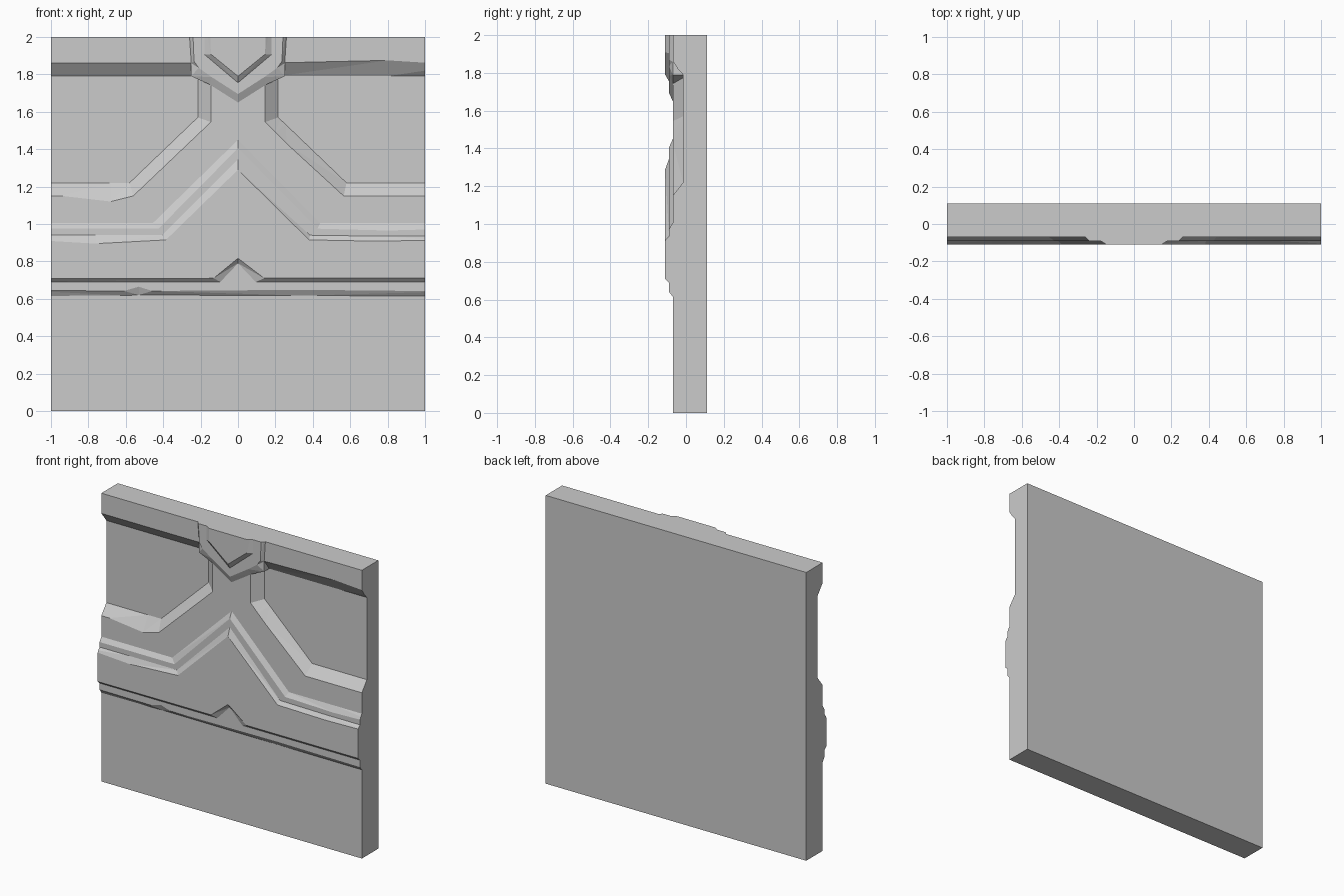
import bpy, bmesh

def layer(name, rows, y_base, y_top, embed=0.02):
    """Plateau with sloped sides; each row is (base x, base z, top x, top z)."""
    bm = bmesh.new()
    rings = [[bm.verts.new((r[0], y_base + embed, r[1])) for r in rows],
             [bm.verts.new((r[0], y_base, r[1])) for r in rows],
             [bm.verts.new((r[2], y_top, r[3])) for r in rows]]
    n = len(rows)
    # Rows run counter-clockwise seen from the front
    for a, b in zip(rings, rings[1:]):
        for i in range(n):
            j = (i + 1) % n
            bm.faces.new((a[i], a[j], b[j], b[i]))
    bm.faces.new(rings[0][::-1])
    bm.faces.new(rings[2])
    bm.normal_update()
    bmesh.ops.triangulate(bm, faces=bm.faces[:])
    bm.normal_update()
    if bm.calc_volume(signed=True) < 0:
        bmesh.ops.reverse_faces(bm, faces=bm.faces[:])
    me = bpy.data.meshes.new(name)
    bm.to_mesh(me)
    bm.free()
    ob = bpy.data.objects.new(name, me)
    bpy.context.collection.objects.link(ob)
    return ob

def flat(points):
    return [(x, z, x, z) for x, z in points]

def mirror(rows):
    return [(-a, b, -c, d) for a, b, c, d in reversed(rows)]

def combine(target, other, operation):
    mod = target.modifiers.new(operation, 'BOOLEAN')
    mod.operation, mod.solver, mod.object = operation, 'EXACT', other
    bpy.context.view_layer.objects.active = target
    bpy.ops.object.modifier_apply(modifier=mod.name)
    bpy.data.objects.remove(other, do_unlink=True)

# Oversized backing slab, trimmed to size at the end
panel = layer("wall_panel", flat([(-1.3, -.3), (1.3, -.3), (1.3, 2.3), (-1.3, 2.3)]), .2, -.015)

# Main wall face: lower wall, narrow neck and top strip around two recesses
right = [(1.2, -.2, 1.2, -.2), (1.2, 1.22, 1.2, 1.15), (.58, 1.22, .565, 1.15),
         (.255, 1.532, .26, 1.43), (.225, 1.56, .2, 1.49), (.215, 1.57, .145, 1.545),
         (.215, 1.79, .145, 1.86), (.8, 1.79, .8, 1.875), (1.2, 1.79, 1.2, 1.85), (1.2, 2.2, 1.2, 2.2)]
left = mirror([(1.2, -.2, 1.2, -.2), (1.2, 1.22, 1.2, 1.15), (.94, 1.22, .94, 1.15),
               (.68, 1.22, .68, 1.12), (.58, 1.22, .56, 1.15), (.215, 1.57, .145, 1.545),
               (.215, 1.79, .145, 1.86), (1.2, 1.79, 1.2, 1.86), (1.2, 2.2, 1.2, 2.2)])
wall_face = layer("wall_face", right + left, -.015, -.07)

# Wide raised band with a peaked top edge and a chipped bottom edge
lower_band = layer("lower_band", [
    (-1.15, .615, -1.15, .645), (-.61, .618, -.61, .642), (-.53, .62, -.53, .665),
    (-.46, .62, -.46, .642), (.35, .617, .35, .648), (1.15, .615, 1.15, .64),
    (1.15, 1.005, 1.15, .975), (.8, 1.005, .8, .965), (.44, 1.005, .425, .975),
    (0, 1.45, 0, 1.405), (-.455, 1.005, -.425, .975), (-1.15, 1.005, -1.15, .975)], -.07, -.09, .015)

# Frontmost band with the small notch in its lower edge
front_band = layer("front_band", [
    (-1.1, .69, -1.1, .708), (-.095, .69, -.13, .71), (0, .79, 0, .817), (.095, .69, .14, .71),
    (1.1, .69, 1.1, .71), (1.1, .935, 1.1, .915), (.75, .935, .75, .908), (.385, .94, .38, .915),
    (0, 1.345, 0, 1.29), (-.405, .94, -.385, .915), (-.76, .94, -.76, .895),
    (-1.1, .94, -1.1, .915)], -.09, -.11, .015)

# Pointed shield at the top, in two steps
half = [(0, 1.65, 0, 1.695), (.15, 1.745, .14, 1.785), (.25, 1.79, .21, 1.835),
        (.25, 1.86, .235, 1.87), (.267, 2.12, .245, 2.12)]
shield = layer("shield", half + mirror(half[1:]), -.07, -.09, .065)
half = [(0, 1.755, 0, 1.79), (.178, 1.905, .145, 1.908), (.18, 2.1, .15, 2.1)]
shield_plate = layer("shield_plate", half + mirror(half[1:]), -.09, -.11, .01)

for part in (wall_face, lower_band, front_band, shield, shield_plate):
    combine(panel, part, 'UNION')

# Trim everything to the square panel
trim = layer("trim", flat([(-1, 0), (1, 0), (1, 2), (-1, 2)]), .09, -.3)
combine(panel, trim, 'INTERSECT')
